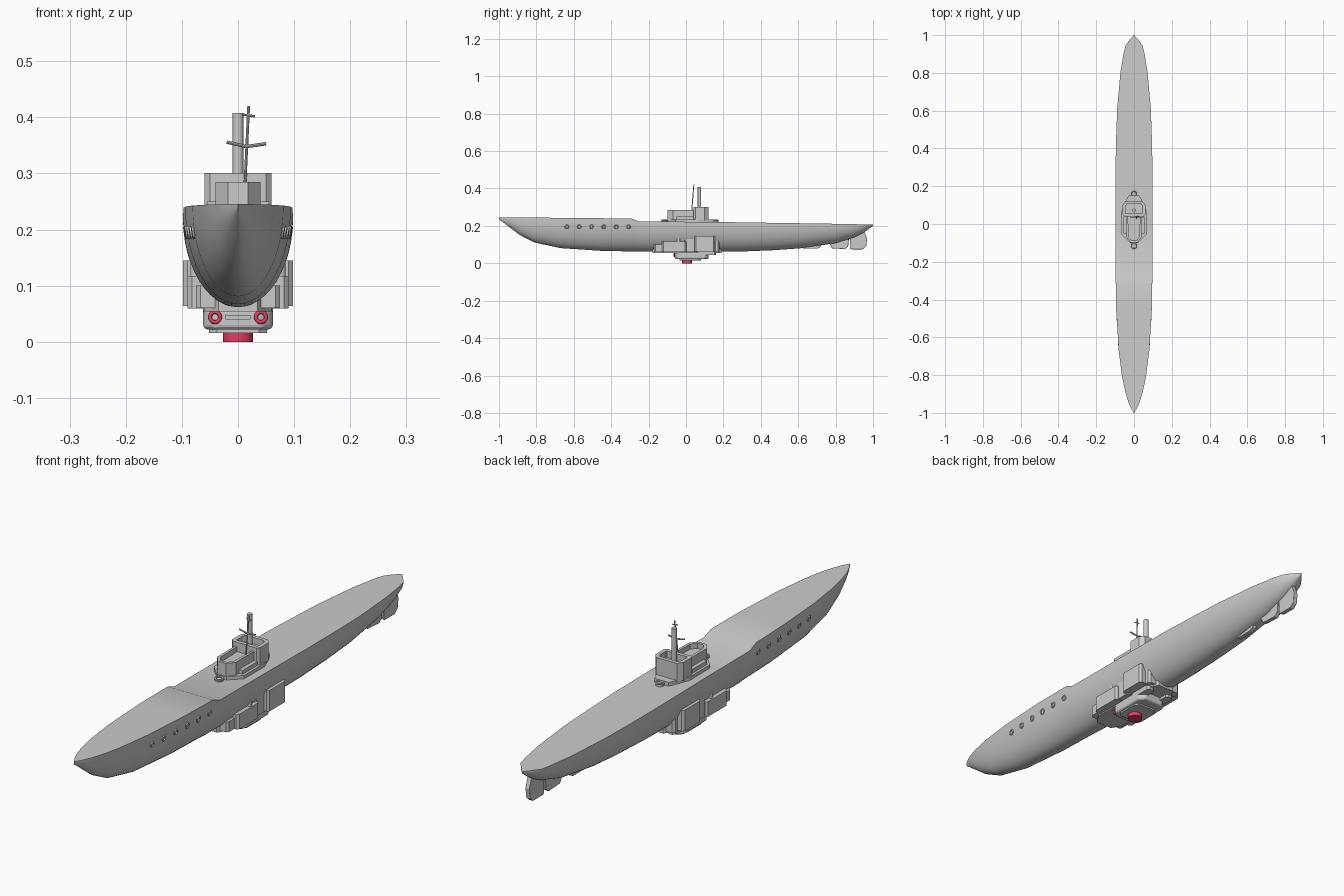
import bpy, bmesh, math
from mathutils import Vector

if "Cube" in bpy.data.objects:
    bpy.data.objects.remove(bpy.data.objects["Cube"])

red = bpy.data.materials.new("red")
red.diffuse_color = (0.75, 0.05, 0.12, 1)
red.use_nodes = True
red.node_tree.nodes["Principled BSDF"].inputs["Base Color"].default_value = red.diffuse_color


def finish(bm, name, smooth=None, mat=None, bevel=0):
    bmesh.ops.recalc_face_normals(bm, faces=bm.faces[:])
    me = bpy.data.meshes.new(name)
    bm.to_mesh(me)
    bm.free()
    ob = bpy.data.objects.new(name, me)
    bpy.context.collection.objects.link(ob)
    if bevel:
        m = ob.modifiers.new("bevel", 'BEVEL')
        m.width, m.segments = bevel, 3
    if mat:
        me.materials.append(mat)
    if smooth:
        bpy.ops.object.select_all(action='DESELECT')
        ob.select_set(True)
        bpy.context.view_layer.objects.active = ob
        bpy.ops.object.shade_smooth_by_angle(angle=math.radians(smooth))
    return ob


def prism(name, outline, z0, z1, axis='z', wall=0, depth=0, bevel=0, mat=None):
    """Extrude an outline along z or x, optionally with a recessed top."""
    bm = bmesh.new()
    place = (lambda a, b, c: (a, b, c)) if axis == 'z' else (lambda a, b, c: (c, a, b))
    f = bm.faces.new([bm.verts.new(place(a, b, z0)) for a, b in outline])
    top = bmesh.ops.extrude_face_region(bm, geom=[f])['geom']
    off = Vector(place(0, 0, z1 - z0))
    for v in top:
        if isinstance(v, bmesh.types.BMVert):
            v.co += off
    if wall:
        bmesh.ops.recalc_face_normals(bm, faces=bm.faces[:])
        cap = [g for g in top if isinstance(g, bmesh.types.BMFace)][0]
        bmesh.ops.inset_region(bm, faces=[cap], thickness=wall)
        inner = bmesh.ops.extrude_face_region(bm, geom=[cap])['geom']
        bmesh.ops.delete(bm, geom=[cap], context='FACES_ONLY') if cap.is_valid else None
        for v in inner:
            if isinstance(v, bmesh.types.BMVert):
                v.co.z -= depth
    return finish(bm, name, bevel=bevel, mat=mat)


def sym(half):
    return half + [(-x, y) for x, y in reversed(half) if x > 0]


def rect(x0, x1, y0, y1, c=0.0):
    if not c:
        return [(x0, y0), (x1, y0), (x1, y1), (x0, y1)]
    return [(x0 + c, y0), (x1 - c, y0), (x1, y0 + c), (x1, y1 - c),
            (x1 - c, y1), (x0 + c, y1), (x0, y1 - c), (x0, y0 + c)]


def rod(name, a, b, r, n=12, mat=None):
    a, b = Vector(a), Vector(b)
    d = b - a
    bm = bmesh.new()
    bmesh.ops.create_cone(bm, cap_ends=True, segments=n, radius1=r, radius2=r, depth=d.length)
    q = Vector((0, 0, 1)).rotation_difference(d)
    for v in bm.verts:
        v.co = q @ v.co + (a + b) / 2
    return finish(bm, name, 40, mat)


def ring(name, loc, normal, R, r, mat=None):
    bpy.ops.mesh.primitive_torus_add(major_radius=R, minor_radius=r, major_segments=20,
                                     minor_segments=8, location=loc)
    ob = bpy.context.object
    ob.name = name
    ob.rotation_euler = Vector(normal).to_track_quat('Z', 'Y').to_euler()
    bpy.ops.object.shade_smooth()
    if mat:
        ob.data.materials.append(mat)


# Hull stations: y, half width, keel z, deck z
stations = [(-1, .001, .235, .246), (-.97, .018, .213, .246), (-.94, .031, .19, .245),
            (-.89, .046, .152, .245), (-.81, .063, .111, .244), (-.67, .081, .081, .243),
            (-.46, .094, .067, .241), (-.29, .097, .063, .239), (-.25, .098, .062, .223),
            (0, .098, .061, .222), (.3, .098, .063, .219), (.47, .094, .07, .216),
            (.61, .089, .08, .214), (.8, .072, .107, .211), (.9, .056, .138, .209),
            (.945, .045, .16, .208), (.975, .023, .182, .208), (1, .001, .2, .207)]


def hull_at(y):
    for s, e in zip(stations, stations[1:]):
        if y <= e[0]:
            t = (y - s[0]) / (e[0] - s[0])
            return [p + (q - p) * t for p, q in zip(s, e)][1:]


def hull_x(y, z):
    w, k, d = hull_at(y)
    t = (z - k) / (d - k)
    return w * math.sqrt(max(0, 1 - (1 - t) ** 2))


bm = bmesh.new()
N = 24
rows = []
for y, w, k, d in stations:
    rows.append([bm.verts.new((w * math.cos(a), y, d - (d - k) * math.sin(a)))
                 for a in [math.pi * i / N for i in range(N + 1)]])
for r0, r1 in zip(rows, rows[1:]):
    for i in range(N):
        bm.faces.new((r0[i], r0[i + 1], r1[i + 1], r1[i]))
    bm.faces.new((r0[N], r0[0], r1[0], r1[N]))
bm.faces.new(rows[0])
bm.faces.new(rows[-1])
finish(bm, "hull", 40)

# Portholes on both sides of the bow
for i in range(6):
    y, z, e = -.637 + i * .066, .195, .004
    x = hull_x(y, z)
    dy = (hull_x(y + e, z) - hull_x(y - e, z)) / (2 * e)
    dz = (hull_x(y, z + e) - hull_x(y, z - e)) / (2 * e)
    for s in (1, -1):
        ring("porthole", (s * x, y, z), (s, -dy, -dz), .009, .003)

# Conning tower: deck platform, forward bridge, higher rear bridge, end pods
prism("tower_platform", sym([(.02, -.1), (.065, -.055), (.065, .07), (.04, .13), (.03, .15)]),
      .215, .235)
prism("forward_bridge", sym([(.018, -.098), (.04, -.07), (.04, .05)]), .23, .285,
      wall=.012, depth=.02)
prism("rear_bridge", sym([(.05, .04), (.06, .05), (.06, .1), (.045, .12)]), .23, .301,
      wall=.016, depth=.025)
for s, y in (("front", -.115), ("rear", .158)):
    rod(s + "_pod", (0, y, .215), (0, y, .227), .016, 20)
    ring(s + "_pod_rim", (0, y, .23), (0, 0, 1), .014, .003)
for s in (1, -1):
    prism("tower_side_step", rect(min(s * .038, s * .055), max(s * .038, s * .055), -.05, .04),
          .23, .25)

# Periscope column and thin mast with yards
rod("periscope", (0, .072, .25), (0, .072, .408), .0095, 16)
rod("thin_mast", (.011, .028, .25), (.019, .042, .42), .0025, 8)
for x0, z0, x1, z1 in ((-.02, .356, .015, .348), (.015, .348, .05, .353)):
    rod("main_yard", (x0, .037, z0), (x1, .037, z1), .003, 8)
rod("upper_yard", (.008, .04, .405), (.03, .04, .402), .002, 8)

# Stern fins and rudder on the centreline (y, z outlines)
for name, pts in (("skeg", [(.6, .1), (.63, .078), (.7, .078), (.72, .088), (.73, .11)]),
                  ("forward_fin", [(.76, .12), (.78, .08), (.85, .076), (.867, .09), (.873, .15)]),
                  ("rudder", [(.877, .15), (.877, .08), (.885, .075), (.945, .075), (.963, .09),
                              (.968, .13), (.95, .18), (.88, .16)])):
    prism(name, pts, -.009, .009, axis='x', bevel=.002)

# Mechanism below the hull
prism("underbody_plate", sym([(.035, -.18), (.06, -.14), (.06, .15), (.035, .19)]), .054, .092)
prism("underbody", rect(-.062, .062, -.06, .12, .02), .022, .06, bevel=.008)
prism("underbody_collar", rect(-.052, .052, -.035, .08, .015), .016, .025)
rod("base_plug", (0, .006, 0), (0, .006, .022), .027, 32, red)
for y in (-.062, .066):
    prism("underbody_slot_trim", rect(-.022, .022, y - .006, y + .006), .04, .048)
    for s in (1, -1):
        ring("red_hook", (s * .041, y, .044), (0, 1, 0), .009, .0035, red)

# Side housings hugging the hull
for s in (1, -1):
    def side(name, x0, x1, y0, y1, z0, z1, c=.008):
        prism(name, [(s * x, y) for x, y in rect(x0, x1, y0, y1, c)], z0, z1)
    side("front_housing", .035, .09, -.128, .002, .059, .117)
    side("front_housing_wing", .03, .075, -.17, -.12, .06, .1)
    side("rear_housing", .04, .098, .045, .155, .064, .145)
    side("middle_housing", .04, .08, -.01, .06, .06, .13)
    side("rear_housing_wing", .03, .075, .15, .18, .06, .13)
    side("rear_lower_block", .03, .062, .06, .16, .043, .07)
    for y in (-.04, .08):
        rod("upper_mount", (s * .076, y, .1), (s * .076, y, .158), .009, 12)
